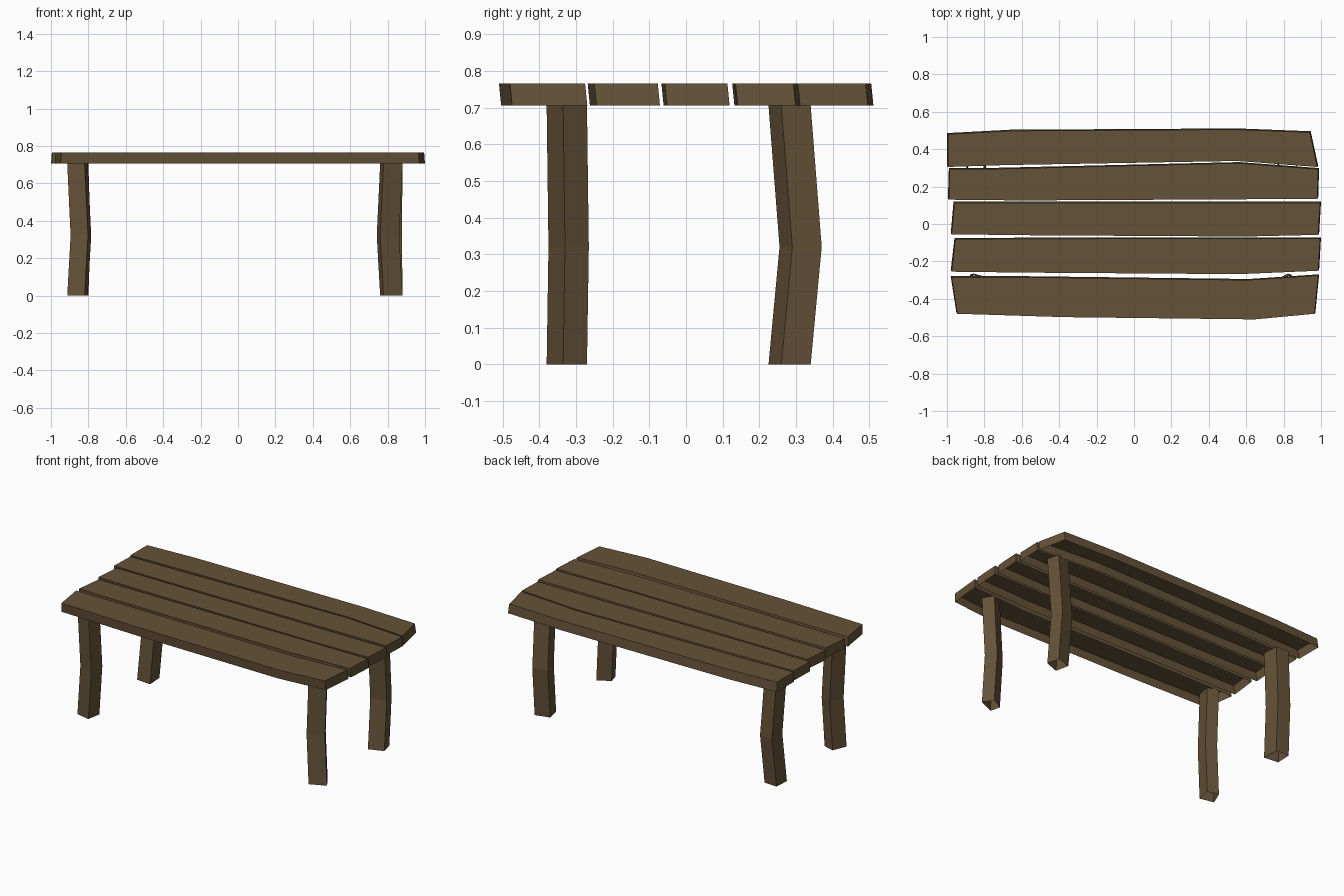
import bpy

if "Cube" in bpy.data.objects:
    bpy.data.objects.remove(bpy.data.objects["Cube"])

wood = bpy.data.materials.new("dark_wood")
wood.diffuse_color = (0.13, 0.085, 0.04, 1)
wood.use_nodes = True
wood.node_tree.nodes["Principled BSDF"].inputs["Base Color"].default_value = wood.diffuse_color


def shell(name, rings, cap_top):
    """Flat-faced open tube through counter-clockwise rings, bottom to top."""
    n = len(rings[0])
    verts = [v for ring in rings for v in ring]
    faces = []
    for r in range(len(rings) - 1):
        for i in range(n):
            j = (i + 1) % n
            faces.append((r * n + i, r * n + j, (r + 1) * n + j, (r + 1) * n + i))
    if cap_top:
        faces.append(tuple(range((len(rings) - 1) * n, len(rings) * n)))
    mesh = bpy.data.meshes.new(name)
    mesh.from_pydata(verts, [], faces)
    mesh.update()
    mesh.materials.append(wood)
    obj = bpy.data.objects.new(name, mesh)
    bpy.context.collection.objects.link(obj)


# Tabletop planks, open underneath: (front edge, back edge), each left to right
planks = [
    ([(-.945, -.48), (-.37, -.498), (.645, -.51), (.965, -.48)],
     [(-.975, -.285), (-.585, -.285), (.61, -.30), (.985, -.275)]),
    ([(-.975, -.255), (-.57, -.26), (.565, -.268), (.985, -.25)],
     [(-.955, -.08), (.995, -.077)]),
    ([(-.975, -.055), (-.58, -.06), (.595, -.067), (.985, -.058)],
     [(-.96, .113), (.995, .113)]),
    ([(-.99, .13), (-.6, .126), (.555, .132), (.98, .135)],
     [(-.985, .293), (-.75, .294), (.56, .325), (.985, .293)]),
    ([(-.995, .305), (-.69, .315), (.55, .337), (.98, .305)],
     [(-.995, .48), (-.66, .498), (.55, .505), (.94, .49)]),
]
for k, (front, back) in enumerate(planks):
    outline = front + back[::-1]
    top = [(x, y, .765) for x, y in outline]
    bottom = [(x * 1.005, y + .006, .705) for x, y in outline]
    shell(f"tabletop_plank_{k + 1}", [bottom, top], True)

# Crooked legs, open at the ends: foot section and sideways shift of the knee
legs = {
    "front_right_leg": ([(.778, -.38), (.88, -.335), (.84, -.27), (.76, -.315)], (-.018, .005)),
    "front_left_leg": ([(-.82, -.38), (-.803, -.29), (-.875, -.27), (-.913, -.36)], (.018, .005)),
    "back_right_leg": ([(.785, .225), (.88, .26), (.86, .34), (.765, .315)], (-.004, .03)),
    "back_left_leg": ([(-.80, .23), (-.805, .335), (-.895, .34), (-.90, .24)], (.012, .03)),
}
for name, (section, (dx, dy)) in legs.items():
    rings = [[(x + dx * s, y + dy * s, z) for x, y in section]
             for z, s in ((0, 0), (.32, 1), (.705, 0))]
    shell(name, rings, False)
